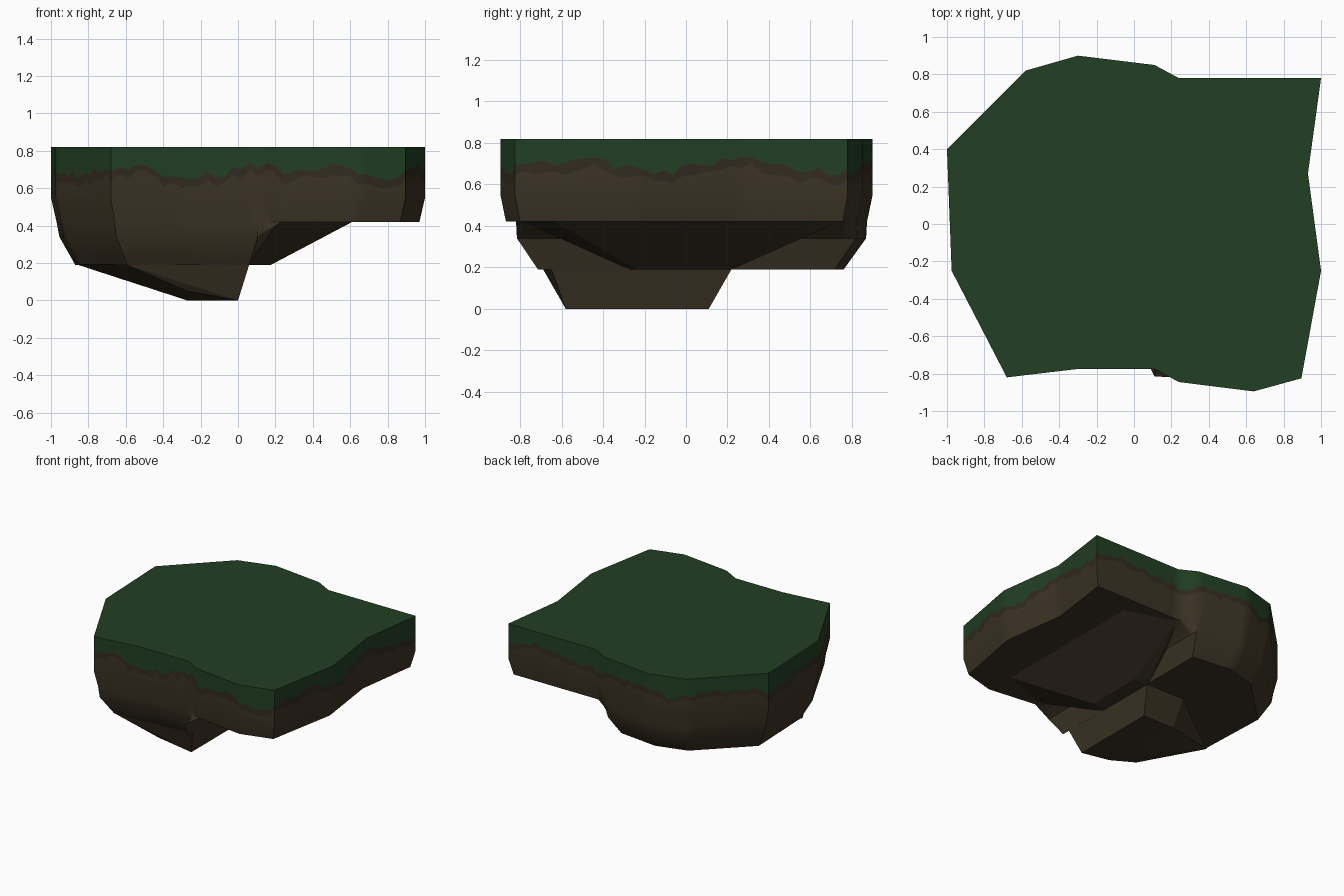
import bpy, bmesh, math, random
from mathutils import Vector

random.seed(4)
if "Cube" in bpy.data.objects:
    bpy.data.objects.remove(bpy.data.objects["Cube"])


def material(name, rgb):
    m = bpy.data.materials.new(name)
    m.use_nodes = True
    m.diffuse_color = (*rgb, 1)
    m.node_tree.nodes["Principled BSDF"].inputs["Base Color"].default_value = (*rgb, 1)
    return m


MATS = [material("grass_green", (.016, .050, .017)),
        material("dark_topsoil", (.032, .023, .014)),
        material("earth_brown", (.045, .033, .018))]
GRASS, TOPSOIL, EARTH = range(3)


def finish(bm, name, smooth_angle=None):
    bmesh.ops.recalc_face_normals(bm, faces=bm.faces)
    mesh = bpy.data.meshes.new(name)
    bm.to_mesh(mesh)
    bm.free()
    for m in MATS:
        mesh.materials.append(m)
    obj = bpy.data.objects.new(name, mesh)
    bpy.context.collection.objects.link(obj)
    if smooth_angle:
        bpy.ops.object.select_all(action='DESELECT')
        obj.select_set(True)
        bpy.context.view_layer.objects.active = obj
        bpy.ops.object.shade_smooth_by_angle(angle=math.radians(smooth_angle))
    return obj


def rock(name, points):
    """Convex faceted lump of earth."""
    bm = bmesh.new()
    verts = [bm.verts.new(p) for p in points]
    hull = bmesh.ops.convex_hull(bm, input=verts)
    loose = {g for g in hull["geom_interior"] + hull["geom_unused"]
             if isinstance(g, bmesh.types.BMVert)}
    bmesh.ops.delete(bm, geom=list(loose), context='VERTS')
    bmesh.ops.dissolve_limit(bm, angle_limit=.02, verts=bm.verts, edges=bm.edges)
    for f in bm.faces:
        f.material_index = EARTH
    return finish(bm, name)


# Plan outline: shallow right side first, then the deep left side
right_side = [(.24, -.845), (.64, -.895), (.895, -.825), (1, -.25), (.93, .27), (1, .78)]
left_side = [(.24, .78), (.11, .85), (-.3, .9), (-.58, .82), (-1, .4),
             (-.975, -.25), (-.68, -.82), (-.3, -.775), (.11, -.775)]


def resample(points, end, step=.05):
    out = []
    for a, b in zip(points, points[1:] + [end]):
        a, b = Vector(a), Vector(b)
        n = math.ceil((b - a).length / step)
        out += [a.lerp(b, i / n) for i in range(n)]
    return out


right_cols = resample(right_side, left_side[0])
left_cols = resample(left_side, right_side[0])
plan = right_cols + left_cols

# Ground body: ragged grass edge over earth walls
bm = bmesh.new()


def ring(cols, heights, sx=1, sy=1, limit=9):
    return [bm.verts.new((min(p.x * sx, limit), p.y * sy, z))
            for p, z in zip(cols, heights)]


def bridge(upper, lower, index):
    n = len(upper)
    for i in range(n):
        j = (i + 1) % n
        f = bm.faces.new((upper[i], upper[j], lower[j], lower[i]))
        f.material_index = index


def cap(verts, index):
    bm.faces.new(verts).material_index = index


count = len(plan)
grass_edge = [.69 + .025 * math.sin(i * .37) + random.uniform(-.025, .025) for i in range(count)]
soil_edge = [h - random.uniform(.025, .06) for h in grass_edge]

top = ring(plan, [.82] * count)
grass = ring(plan, grass_edge)
soil = ring(plan, soil_edge)
wall = ring(plan, [.55] * count)
under = ring(plan, [.42] * count, .97, .97)
cap(top, GRASS)
for upper, lower, index in ((top, grass, GRASS), (grass, soil, TOPSOIL),
                            (soil, wall, EARTH), (wall, under, EARTH)):
    bridge(upper, lower, index)

# Deeper left half, stepping inward
k = len(right_cols)
cap(under[:k + 1], EARTH)
deep_cols = left_cols + [plan[0]]
deep = under[k:] + [under[0]]
for z, sx, sy, limit in ((.34, .955, .965, .11), (.19, .87, .845, .06)):
    lower = ring(deep_cols, [z] * len(deep_cols), sx, sy, limit)
    bridge(deep, lower, EARTH)
    deep = lower
cap(deep, EARTH)
finish(bm, "ground_body", 35)

# Shoulder jutting out under the shallow half
rock("underside_shoulder", [
    (.62, -.65, .425), (.62, .62, .425), (.22, -.8, .425), (.22, .75, .425),
    (.24, -.48, .34), (.24, .48, .34), (.1, -.51, .34), (.1, .48, .34),
    (.175, -.24, .19), (.175, .22, .19), (.05, -.27, .19), (.05, .22, .19)])

# Lowest keel of earth
rock("bottom_keel", [
    (.06, -.65, .192), (.06, .22, .192), (-.27, .22, .192), (-.86, -.22, .192),
    (-.6, -.69, .192), (0, -.58, 0), (0, .11, 0), (-.27, .11, 0),
    (-.27, -.25, 0), (-.27, -.6, .05)])
